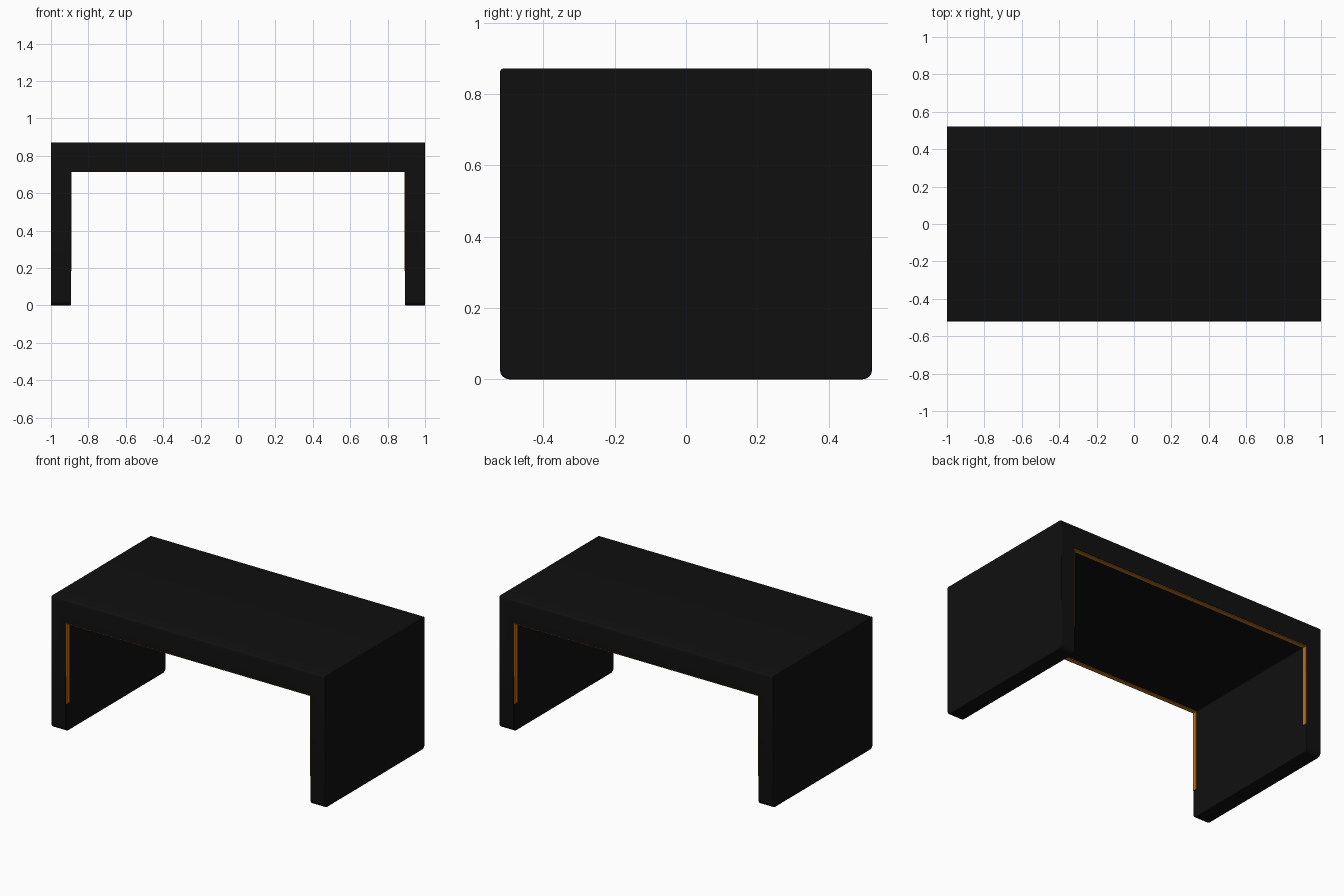
import bpy
import bmesh
from mathutils import Vector

cube = bpy.data.objects.get("Cube")
if cube:
    bpy.data.objects.remove(cube, do_unlink=True)

HALF_X, HALF_Y, HEIGHT = 1.0, 0.522, 0.872
INNER_X, UNDERSIDE = 0.893, 0.717


def make_material(name, color):
    mat = bpy.data.materials.new(name)
    mat.use_nodes = True
    mat.diffuse_color = color
    bsdf = mat.node_tree.nodes["Principled BSDF"]
    bsdf.inputs["Base Color"].default_value = color
    bsdf.inputs["Roughness"].default_value = 0.6
    return mat


black = make_material("black", (0.005, 0.005, 0.005, 1))
orange = make_material("orange", (0.52, 0.16, 0.01, 1))


def add_object(name, bm, mat):
    bmesh.ops.recalc_face_normals(bm, faces=bm.faces)
    mesh = bpy.data.meshes.new(name)
    bm.to_mesh(mesh)
    bm.free()
    mesh.materials.append(mat)
    obj = bpy.data.objects.new(name, mesh)
    bpy.context.collection.objects.link(obj)
    return obj


def add_box(name, low, high, mat):
    low, high = Vector(low), Vector(high)
    bm = bmesh.new()
    bmesh.ops.create_cube(bm, size=1)
    bmesh.ops.scale(bm, vec=high - low, verts=bm.verts)
    bmesh.ops.translate(bm, vec=(low + high) / 2, verts=bm.verts)
    return add_object(name, bm, mat)


def round_edges(bm, z, radius):
    """Round the edges running along x at height z."""
    edges = [e for e in bm.edges
             if all(abs(v.co.z - z) < 0.001 for v in e.verts)
             and abs(e.verts[0].co.y - e.verts[1].co.y) < 0.001]
    bmesh.ops.bevel(bm, geom=edges, offset=radius, segments=4,
                    profile=0.5, affect='EDGES')


# Desk body: arch profile pushed through the depth
right_half = [(INNER_X, UNDERSIDE), (INNER_X, 0), (HALF_X, 0), (HALF_X, HEIGHT)]
profile = right_half + [(-x, z) for x, z in reversed(right_half)]
bm = bmesh.new()
face = bm.faces.new([bm.verts.new((x, -HALF_Y, z)) for x, z in profile])
extruded = bmesh.ops.extrude_face_region(bm, geom=[face])["geom"]
bmesh.ops.translate(bm, vec=(0, 2 * HALF_Y, 0),
                    verts=[g for g in extruded if isinstance(g, bmesh.types.BMVert)])
round_edges(bm, 0, 0.027)
round_edges(bm, HEIGHT, 0.012)
body = add_object("desk_body", bm, black)
bevel = body.modifiers.new("soft_edges", 'BEVEL')
bevel.width = 0.004
bevel.segments = 2
bevel.limit_method = 'ANGLE'
bevel.angle_limit = 0.9

bpy.context.view_layer.objects.active = body
body.select_set(True)
bpy.ops.object.shade_smooth_by_angle()

# Light strips inside the arch, along the front and back edges
THICK = 0.004
STRIP_IN, STRIP_OUT, STRIP_LOW = 0.49, 0.518, 0.185
for side, sign in (("front", -1), ("back", 1)):
    y0, y1 = sorted((sign * STRIP_IN, sign * STRIP_OUT))
    add_box(side + "_top_strip", (-INNER_X, y0, UNDERSIDE - THICK),
            (INNER_X, y1, UNDERSIDE + THICK), orange)
    for name, x in (("left", INNER_X), ("right", -INNER_X)):
        add_box(f"{side}_{name}_leg_strip", (x - THICK, y0, STRIP_LOW),
                (x + THICK, y1, UNDERSIDE), orange)
